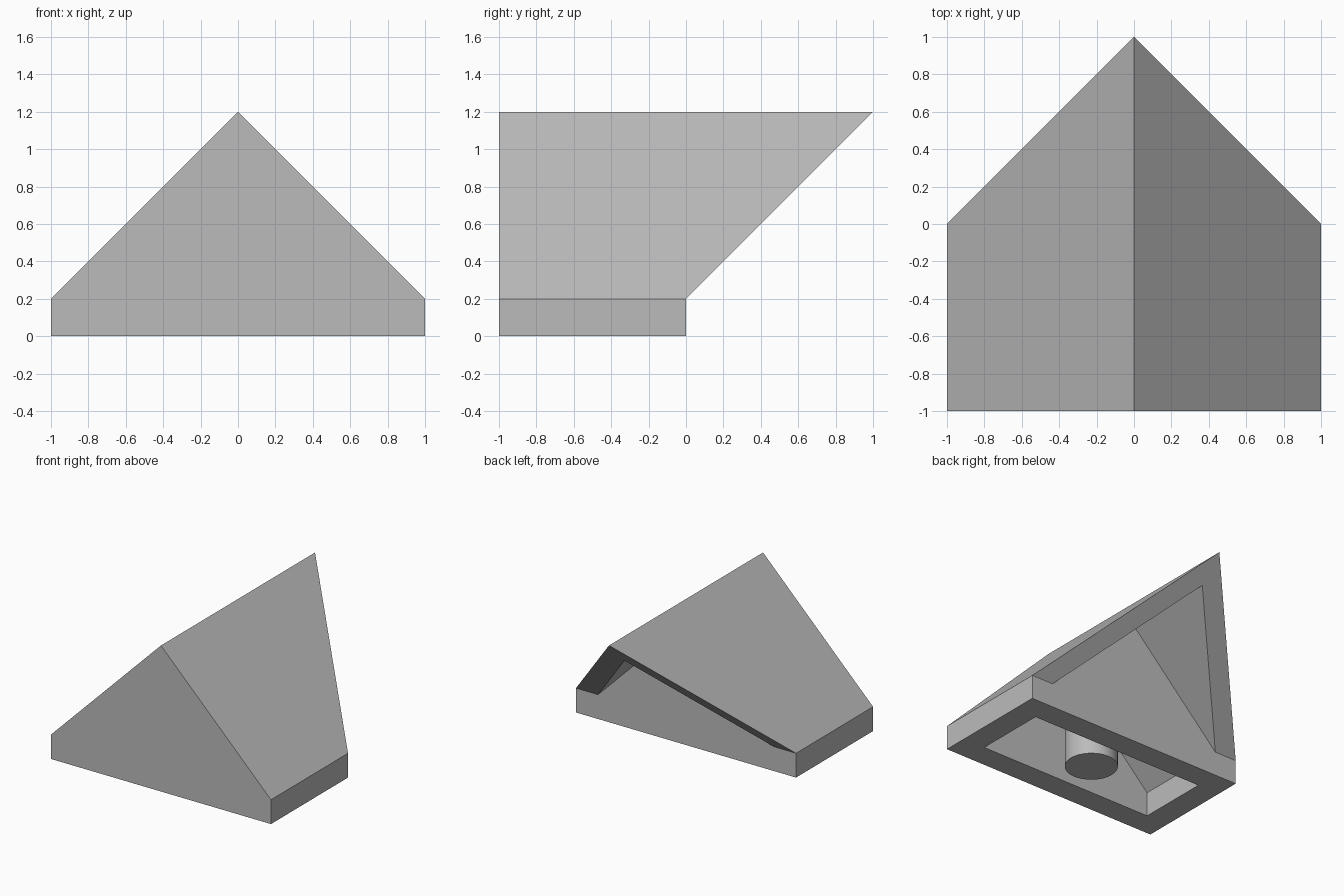
import bpy, bmesh

cube = bpy.data.objects.get("Cube")
if cube:
    bpy.data.objects.remove(cube, do_unlink=True)

# Single plain grey
grey = bpy.data.materials.new("grey")
grey.use_nodes = True
colour = (0.5, 0.5, 0.5, 1)
grey.diffuse_color = colour
grey.node_tree.nodes["Principled BSDF"].inputs["Base Color"].default_value = colour


def add_object(name, bm):
    bmesh.ops.recalc_face_normals(bm, faces=bm.faces)
    mesh = bpy.data.meshes.new(name)
    bm.to_mesh(mesh)
    bm.free()
    mesh.materials.append(grey)
    obj = bpy.data.objects.new(name, mesh)
    bpy.context.collection.objects.link(obj)
    return obj


EAVE, WALL = 0.2, 0.2


def gable(half):
    """House-shaped section: foot, eave, ridge, eave, foot."""
    return [(-half, 0), (-half, EAVE), (0, EAVE + half), (half, EAVE), (half, 0)]


def rake(z):
    """Depth of the slanted back end at a given height."""
    return max(0, z - EAVE)


bm = bmesh.new()


def ring(section, depth):
    return [bm.verts.new((x, depth(z), z)) for x, z in section]


def bridge(a, b, spans=range(4)):
    for i in spans:
        bm.faces.new((a[i], a[i + 1], b[i + 1], b[i]))


outer, inner = gable(1), gable(1 - WALL)
front = ring(outer, lambda z: -1)
back = ring(outer, rake)
rim = ring(inner, rake)
panel = ring(inner, lambda z: 0)
cavity_front = ring(inner, lambda z: WALL - 1)
cavity_back = ring(inner, lambda z: -WALL)

# Outer skin, slanted rim and the recess under the overhang
bm.faces.new(front)
bridge(front, back)
bridge(back, rim)
bridge(rim, panel, (1, 2))
bm.faces.new(panel)

# Hollow underside with its bottom frame
bm.faces.new(cavity_front)
bm.faces.new(cavity_back)
bridge(cavity_front, cavity_back)
bm.faces.new((front[0], front[4], cavity_front[4], cavity_front[0]))
for k in (0, 4):
    bm.faces.new((front[k], cavity_front[k], cavity_back[k], back[k]))
bm.faces.new((back[0], panel[0], panel[4], back[4], cavity_back[4], cavity_back[0]))

bmesh.ops.remove_doubles(bm, verts=bm.verts, dist=0.0001)
bmesh.ops.dissolve_limit(bm, angle_limit=0.01, verts=bm.verts, edges=bm.edges)
add_object("roof_shell", bm)

# Round post inside the cavity, its top tucked into the roof
bm = bmesh.new()
bmesh.ops.create_cone(bm, cap_ends=True, segments=48, radius1=0.2, radius2=0.2, depth=1)
for v in bm.verts:
    v.co.z = 0 if v.co.z < 0 else 1.1 - abs(v.co.x)
    v.co.y -= 0.5
post = add_object("centre_post", bm)
bpy.ops.object.select_all(action="DESELECT")
post.select_set(True)
bpy.context.view_layer.objects.active = post
bpy.ops.object.shade_smooth_by_angle()
